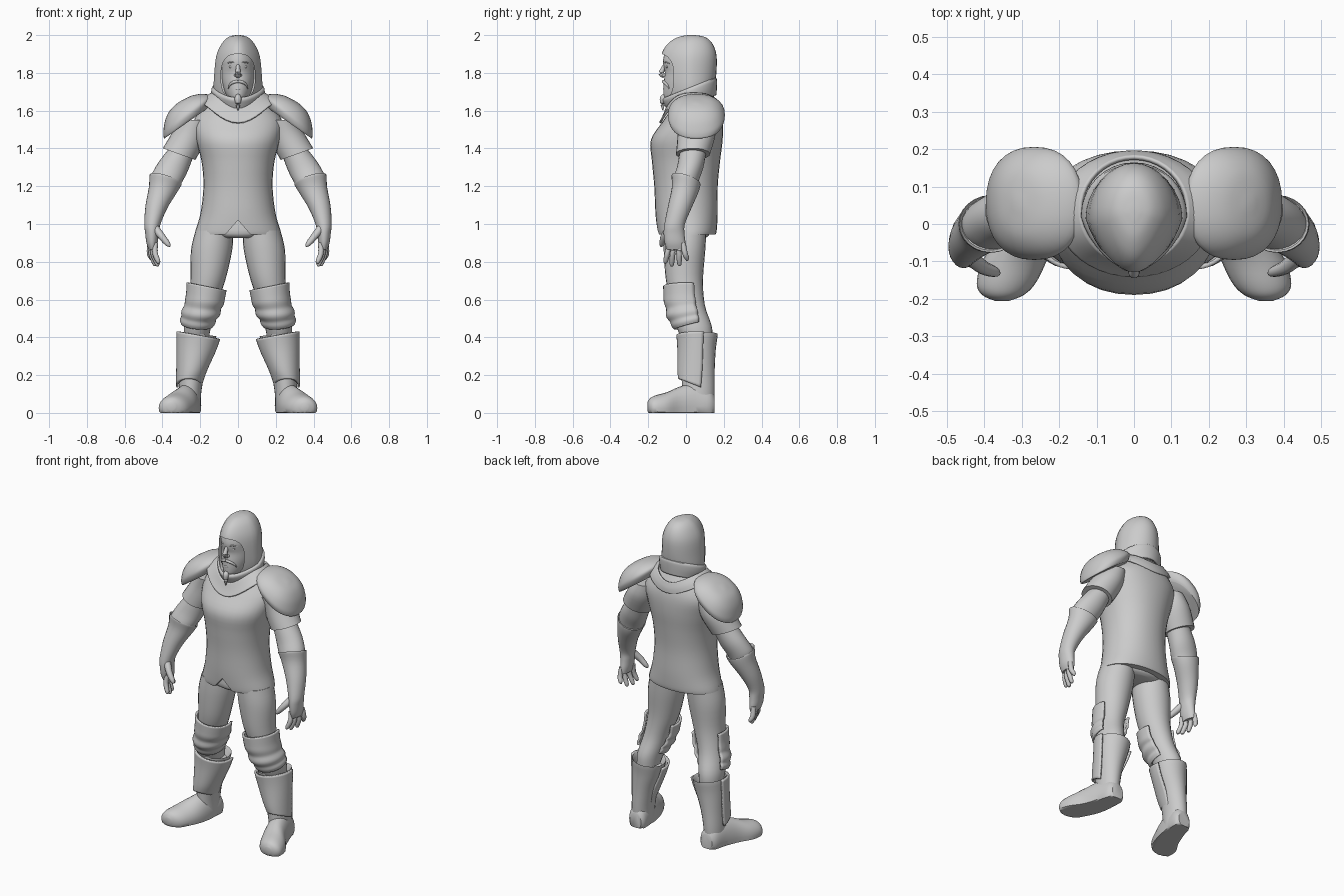
import bpy, bmesh, math
from mathutils import Vector, Matrix

grey = bpy.data.materials.new("plain grey")
grey.diffuse_color = (0.6, 0.6, 0.6, 1)


def finish(name, bm, thick=0):
    bmesh.ops.recalc_face_normals(bm, faces=bm.faces)
    me = bpy.data.meshes.new(name)
    bm.to_mesh(me)
    bm.free()
    me.materials.append(grey)
    ob = bpy.data.objects.new(name, me)
    bpy.context.collection.objects.link(ob)
    if thick:
        mod = ob.modifiers.new("thickness", "SOLIDIFY")
        mod.thickness, mod.offset = thick, 0
    return ob


def power(v, p):
    return math.copysign(abs(v) ** p, v)


def smooth_rings(rings, sub):
    """Catmull-Rom interpolation of ring rows."""
    rows = [tuple(r) + (0,) * (8 - len(r)) for r in rings]
    out = []
    for i in range(len(rows) - 1):
        p0, p1, p2 = rows[max(i - 1, 0)], rows[i], rows[i + 1]
        p3 = rows[min(i + 2, len(rows) - 1)]
        for k in range(sub):
            t = k / sub
            out.append([0.5 * (2 * b + (c - a) * t + (2 * a - 5 * b + 4 * c - d) * t * t
                               + (3 * b - a - 3 * c + d) * t ** 3)
                        for a, b, c, d in zip(p0, p1, p2, p3)])
    return out + [list(rows[-1])]


def loft(name, rings, n=24, arc=None, sub=4, axis="z", side=1, thick=0, dip=None, floor=None, boxy=1, egg=0):
    """Ring row: x, y, z, radius 1, radius 2, slope in x, slope in y, dip weight."""
    bm = bmesh.new()
    a0, a1 = arc or (0, 360)
    count = n + 1 if arc else n
    loops = []
    for x, y, z, r1, r2, sx, sy, w in smooth_rings(rings, sub):
        loop = []
        for i in range(count):
            a = math.radians(a0 + (a1 - a0) * i / n)
            u, v = r1 * power(math.cos(a), boxy), r2 * power(math.sin(a), boxy)
            u *= 1 + egg * min(0, math.sin(a))
            if axis == "z":
                p = Vector((x + u, y + v, z + sx * u + sy * v + (w * dip(a) if dip else 0)))
            else:
                p = Vector((x + u, y, z + v))
            if floor is not None:
                p.z = max(p.z, floor)
            p.x *= side
            loop.append(bm.verts.new(p))
        loops.append(loop)
    for la, lb in zip(loops, loops[1:]):
        for i in range(n):
            j = (i + 1) % count
            bm.faces.new((la[i], la[j], lb[j], lb[i]))
    if not arc and not thick:
        bm.faces.new(loops[0])
        bm.faces.new(loops[-1])
    return finish(name, bm, thick)


def tube(name, points, side=1, n=10):
    """Round tube through (x, y, z, radius) points."""
    rows = smooth_rings(points, 4)
    bm = bmesh.new()
    loops = []
    for i, r in enumerate(rows):
        t = Vector(rows[min(i + 1, len(rows) - 1)][:3]) - Vector(rows[max(i - 1, 0)][:3])
        q = t.to_track_quat("Z", "Y")
        loop = []
        for k in range(n):
            a = 2 * math.pi * k / n
            p = Vector(r[:3]) + q @ Vector((math.cos(a), math.sin(a), 0)) * r[3]
            loop.append(bm.verts.new((p.x * side, p.y, p.z)))
        loops.append(loop)
    for la, lb in zip(loops, loops[1:]):
        for k in range(n):
            bm.faces.new((la[k], la[(k + 1) % n], lb[(k + 1) % n], lb[k]))
    bm.faces.new(loops[0])
    bm.faces.new(loops[-1])
    return finish(name, bm)


def ellipsoid(name, centre, radii, side=1):
    bm = bmesh.new()
    bmesh.ops.create_uvsphere(bm, u_segments=16, v_segments=10, radius=1)
    bm.transform(Matrix.Diagonal((side, 1, 1, 1)) @ Matrix.Translation(centre) @ Matrix.Diagonal((*radii, 1)))
    return finish(name, bm)


def cut(ob, cutter):
    mod = ob.modifiers.new("cut", "BOOLEAN")
    mod.operation, mod.object, mod.solver = "DIFFERENCE", cutter, "EXACT"
    bpy.context.view_layer.objects.active = ob
    bpy.ops.object.modifier_apply(modifier="cut")
    bpy.data.objects.remove(cutter)


# Tunic with a notched front hem
tunic = loft("tunic", [
    (0, .005, .945, .23, .152), (0, .005, .97, .224, .158), (0, .003, 1.06, .198, .165),
    (0, .0, 1.2, .183, .168), (0, .0, 1.33, .193, .18), (0, .004, 1.445, .222, .19),
    (0, .035, 1.54, .235, .16), (0, .05, 1.61, .19, .13), (0, .045, 1.68, .12, .1)], n=32, boxy=.93)
cut(tunic, loft("hem_notch", [(0, -.3, .935, .075, .085), (0, -.1, .935, .075, .085)], n=4, sub=1, axis="y"))
loft("trouser_seat", [(0, 0, .925, .1, .1), (0, 0, .95, .19, .125), (0, 0, 1.03, .17, .12)])


# Gorget plate and standing collar
def vee(a):
    s = math.sin(a)
    return -abs(s) ** 3 * (1 if s < 0 else .6)


loft("gorget", [(0, .027, 1.645, .205, .164, 0, 0, .11), (0, .034, 1.668, .175, .154, 0, 0, .1),
                (0, .037, 1.69, .14, .14, 0, 0, .08)], n=40, dip=vee, thick=.012)
loft("collar", [(0, .03, 1.645, .122, .125, 0, .3), (0, .025, 1.68, .134, .133, 0, .36),
                (0, .02, 1.71, .135, .138, 0, .4), (0, .02, 1.717, .126, .13, 0, .4)], n=32, thick=.012, egg=.25)

# Hood with an open front
hood = loft("hood", [
    (0, .03, 2.0, .012, .015), (0, .03, 1.99, .05, .07), (0, .022, 1.955, .086, .118),
    (0, .015, 1.89, .115, .147), (0, .012, 1.79, .126, .148), (0, .015, 1.71, .128, .135, 0, .2),
    (0, .02, 1.64, .11, .115, 0, .3)], n=32, egg=.3)
cut(hood, loft("face_opening", [(0, -.3, 1.78, .09, .12), (0, -.03, 1.78, .09, .12)],
               n=32, sub=1, axis="y", boxy=.75))

# Face
loft("face", [
    (0, -.06, 1.645, .025, .03), (0, -.05, 1.665, .048, .065), (0, -.03, 1.7, .07, .09),
    (0, -.02, 1.75, .084, .098), (0, -.015, 1.8, .089, .097), (0, -.015, 1.835, .089, .104),
    (0, -.015, 1.87, .089, .106), (0, -.01, 1.92, .075, .1)], egg=.15)
tube("nose", [(0, -.108, 1.85, .008), (0, -.123, 1.82, .012), (0, -.131, 1.797, .015), (0, -.114, 1.782, .013)])
tube("goatee", [(0, -.11, 1.685, .008), (0, -.12, 1.668, .018), (0, -.124, 1.64, .014), (0, -.122, 1.6, .002)])
tube("lower_lip", [(-.02, -.11, 1.718, .003), (0, -.117, 1.716, .006), (.02, -.11, 1.718, .003)])

for s, tag in ((1, "left"), (-1, "right")):
    # Facial details
    ellipsoid("eye_" + tag, (.034, -.1, 1.832), (.015, .007, .007), s)
    ellipsoid("nostril_" + tag, (.012, -.117, 1.787), (.009, .01, .007), s)
    tube("eyebrow_" + tag, [(.012, -.116, 1.85, .003), (.035, -.109, 1.857, .004), (.058, -.088, 1.85, .002)], s)
    tube("moustache_" + tag, [(0, -.12, 1.755, .008), (.025, -.115, 1.75, .008), (.045, -.1, 1.735, .006),
                              (.052, -.088, 1.715, .002)], s)

    # Shoulder plate, sleeve and arm
    loft("shoulder_plate_" + tag, [
        (.272, .055, 1.535, .118, .135, -.7), (.268, .055, 1.552, .126, .145, -.72),
        (.268, .055, 1.585, .127, .15, -.74), (.288, .055, 1.618, .098, .125, -.72),
        (.303, .055, 1.64, .058, .08, -.68), (.31, .055, 1.647, .01, .012, -.65)], n=32, side=s, boxy=.88)
    loft("sleeve_" + tag, [(.22, .05, 1.55, .08, .1), (.255, .055, 1.47, .09, .1, .2),
                           (.312, .037, 1.37, .086, .09, .36)], side=s)
    loft("arm_" + tag, [(.3, .037, 1.38, .065, .07, .3), (.345, .022, 1.3, .076, .07, .35),
                        (.38, 0, 1.235, .078, .07, .3), (.39, -.003, 1.2, .068, .062, .3)], side=s)
    # Gauntlet, palm and fingers
    loft("gauntlet_" + tag, [
        (.383, .0, 1.226, .077, .07, .3, -.3), (.383, .0, 1.234, .085, .077, .3, -.3),
        (.398, -.005, 1.18, .074, .07, .2, -.2), (.432, -.033, 1.09, .058, .062, .1, -.1),
        (.453, -.06, 1.0, .043, .054), (.455, -.063, .95, .036, .055), (.455, -.058, .9, .03, .055),
        (.453, -.053, .865, .02, .048)], side=s)
    for k, (bx, by, tx, ty, tz) in enumerate(((.437, -.09, .423, -.108, .79), (.447, -.066, .428, -.075, .776),
                                              (.457, -.04, .442, -.035, .778), (.466, -.016, .458, .005, .805))):
        tube(f"finger_{k + 1}_{tag}", [(bx, by, .9, .014), (bx + .002, (by + ty) / 2, .845, .015),
                                       (tx, ty, tz + .013, .012), (tx - .003, ty, tz, .005)], s)
    tube("thumb_" + tag, [(.44, -.085, .98, .022), (.405, -.115, .935, .019), (.372, -.128, .895, .014),
                          (.36, -.132, .882, .005)], s)

    # Leg and layered knee guard
    loft("leg_" + tag, [(.125, -.005, .965, .1, .113), (.14, -.008, .86, .109, .11), (.16, -.008, .7, .092, .098),
                        (.19, .012, .57, .076, .088), (.214, .042, .46, .072, .094), (.22, .06, .39, .065, .08)], side=s)
    loft("knee_guard_" + tag, [
        (.166, -.005, .67, .1, .11, .2), (.172, -.003, .62, .097, .11, .15), (.178, .002, .585, .097, .113, .1),
        (.187, .006, .56, .092, .105, .08, .1), (.197, .012, .53, .097, .112, .08, .15),
        (.207, .02, .505, .087, .1, .08, .2), (.213, .026, .485, .088, .097, .08, .25),
        (.216, .03, .468, .08, .088, .08, .25)],
        arc=(155, 385), side=s, thick=.012)

    # Boot, shin plate and foot
    loft("boot_" + tag, [(.215, .065, .37, .075, .08, .1), (.212, .068, .418, .097, .1, .12), (.222, .066, .34, .088, .092, .1),
                         (.24, .064, .23, .07, .088), (.253, .065, .12, .06, .086), (.255, .065, .03, .057, .082)], side=s)
    loft("shin_plate_" + tag, [(.21, .065, .412, .11, .11, .18), (.222, .063, .34, .098, .103, .15),
                               (.245, .06, .23, .076, .1, .05), (.26, .055, .145, .062, .09, 0, -.4)],
         arc=(165, 375), side=s, thick=.012)
    loft("foot_" + tag, [
        (.25, .152, .04, .04, .05), (.253, .125, .04, .058, .09), (.265, .05, .035, .066, .12),
        (.287, -.03, .03, .075, .11), (.32, -.1, .025, .086, .085), (.342, -.16, .025, .078, .068),
        (.35, -.19, .03, .055, .048), (.352, -.205, .035, .02, .02)], axis="y", side=s, floor=0.0)

# Smooth shading with crisp plate edges
bpy.ops.object.select_all(action="SELECT")
bpy.context.view_layer.objects.active = tunic
bpy.ops.object.shade_smooth_by_angle(angle=math.radians(40))
